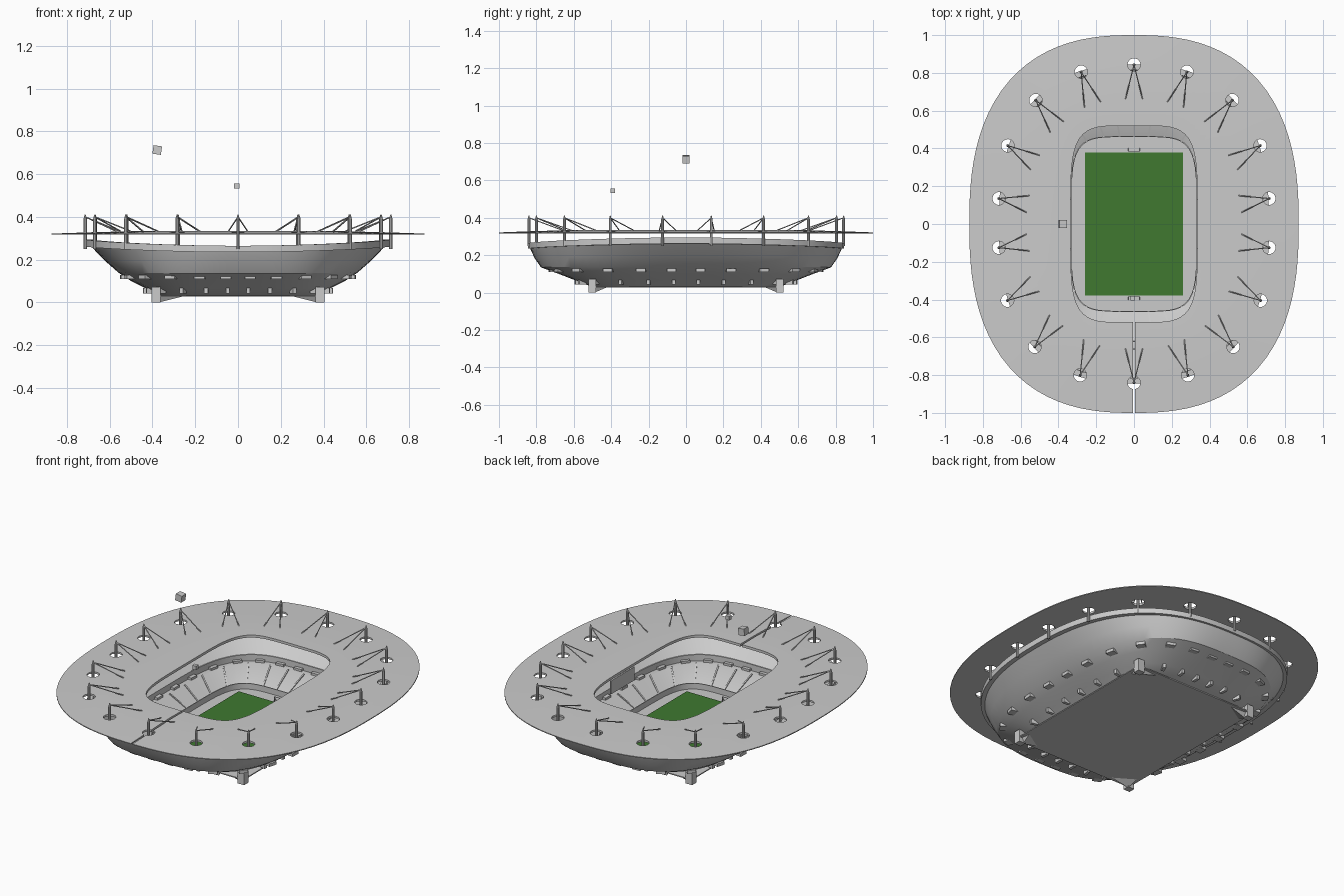
import bpy, bmesh, math
from mathutils import Vector, Matrix

if "Cube" in bpy.data.objects:
    bpy.data.objects.remove(bpy.data.objects["Cube"])

SEG = 96


def oval(a, b, n, t):
    """Point on a superellipse and its outward direction angle."""
    phi = math.atan2(b * math.sin(t), a * math.cos(t))
    c, s = math.cos(phi), math.sin(phi)
    r = (abs(c / a) ** n + abs(s / b) ** n) ** (-1 / n)
    return r * c, r * s


def finish(name, bm, smooth=False, color=None):
    bmesh.ops.recalc_face_normals(bm, faces=bm.faces)
    me = bpy.data.meshes.new(name)
    bm.to_mesh(me)
    bm.free()
    ob = bpy.data.objects.new(name, me)
    bpy.context.collection.objects.link(ob)
    if color:
        mat = bpy.data.materials.new(name + "_color")
        mat.diffuse_color = color
        mat.use_nodes = True
        mat.node_tree.nodes["Principled BSDF"].inputs["Base Color"].default_value = mat.diffuse_color
        me.materials.append(mat)
    if smooth:
        bpy.ops.object.select_all(action='DESELECT')
        ob.select_set(True)
        bpy.context.view_layer.objects.active = ob
        bpy.ops.object.shade_smooth_by_angle(angle=math.radians(25))
    return ob


def loft(name, rings, closed=True, smooth=True):
    """Rings are (a, b, exponent, z, extra height at the long sides)."""
    bm = bmesh.new()
    loops = []
    for a, b, n, z, lift in rings:
        loop = []
        for i in range(SEG):
            t = 2 * math.pi * i / SEG
            x, y = oval(a, b, n, t)
            loop.append(bm.verts.new((x, y, z + lift * math.cos(t) ** 2)))
        loops.append(loop)
    for k in range(len(loops) if closed else len(loops) - 1):
        p, q = loops[k], loops[(k + 1) % len(loops)]
        for i in range(SEG):
            j = (i + 1) % SEG
            bm.faces.new((p[i], p[j], q[j], q[i]))
    return finish(name, bm, smooth)


def add_box(bm, loc, size, rot=Matrix()):
    m = Matrix.Translation(loc) @ rot.to_4x4() @ Matrix.Diagonal((*size, 1))
    bmesh.ops.create_cube(bm, size=1, matrix=m)


def box(name, loc, size, rot=Matrix(), color=None):
    bm = bmesh.new()
    add_box(bm, loc, size, rot)
    return finish(name, bm, color=color)


def add_rod(bm, p, q, r1, r2, sides=8):
    p, q = Vector(p), Vector(q)
    d = q - p
    m = Matrix.Translation((p + q) / 2) @ d.to_track_quat('Z', 'Y').to_matrix().to_4x4()
    bmesh.ops.create_cone(bm, cap_ends=True, segments=sides, radius1=r1,
                          radius2=r2, depth=d.length, matrix=m)


def bar_between(bm, p, q, w, h):
    p, q = Vector(p), Vector(q)
    d = q - p
    add_box(bm, (p + q) / 2, (w, h, d.length), d.to_track_quat('Z', 'Y').to_matrix())


# Bowl: curved outer shell and two seating tiers as one closed section
loft("seating_bowl", [
    (.37, .50, 4.5, .03, 0), (.43, .59, 4, .065, 0), (.50, .68, 3.4, .10, 0),
    (.56, .775, 3, .135, .005), (.625, .81, 2.7, .185, .012), (.69, .835, 2.5, .24, .025),
    (.69, .82, 2.5, .255, .03),
    (.48, .66, 3.5, .14, .005), (.48, .66, 3.5, .115, 0), (.45, .62, 3.8, .115, 0),
    (.33, .46, 5, .055, 0), (.33, .46, 5, .03, 0)])
loft("bowl_rim", [(.685, .815, 2.5, .235, .027), (.715, .845, 2.5, .235, .027),
                  (.715, .845, 2.5, .265, .03), (.685, .815, 2.5, .265, .03)])

# Floor and pitch
box("floor_plate", (0, 0, .03), (.80, 1.04, .006))
box("pitch", (0, 0, .035), (.52, .757, .006), color=(.05, .19, .03, 1))

# Corner posts and the wedges beneath the floor corners
posts, wedges = bmesh.new(), bmesh.new()
for sx in (-1, 1):
    for sy in (-1, 1):
        add_box(posts, (sx * .383, sy * .50, .0365), (.043, .04, .073))
        pts = [(.37, .49, 0), (.25, .50, .03), (.38, .42, .03), (.39, .51, .03)]
        vs = [wedges.verts.new((sx * x, sy * y, z)) for x, y, z in pts]
        for f in ((0, 1, 2), (0, 2, 3), (0, 3, 1), (1, 3, 2)):
            wedges.faces.new([vs[i] for i in f])
finish("corner_posts", posts)
finish("corner_wedges", wedges)

# Entrance tunnels, lower ribs and aisle stairs around the bowl
tunnels, ribs, aisles = bmesh.new(), bmesh.new(), bmesh.new()
N = 28
for i in range(N):
    t = 2 * math.pi * (i + .5) / N
    p0, p1 = Vector(oval(.465, .64, 3.6, t)), Vector(oval(.545, .735, 3.3, t))
    e = 1e-3
    tan = Vector(oval(.5, .68, 3.4, t + e)) - Vector(oval(.5, .68, 3.4, t - e))
    rot = Matrix.Rotation(math.atan2(tan.y, tan.x) - math.pi / 2, 3, 'Z')
    mid = (p0 + p1) / 2
    add_box(tunnels, (mid.x, mid.y, .119), (.095, .05, .018), rot)
    lo = Vector(oval(.425, .575, 4, t))
    add_box(ribs, (lo.x, lo.y, .055), (.04, .018, .025), rot)
    u = 2 * math.pi * i / N
    bar_between(aisles, (*oval(.333, .463, 5, u), .057), (*oval(.45, .62, 3.8, u), .117), .008, .008)
finish("entrance_tunnels", tunnels)
finish("lower_ribs", ribs)
finish("aisle_stairs", aisles)

# Handrail walls at the pitch edge and between tiers
for nm, a, b, n, z in (("pitch_barrier", .33, .46, 5, .055), ("tier_barrier", .48, .66, 3.5, .14)):
    loft(nm, [(a, b, n, z - .01, 0), (a + .005, b + .005, n, z - .01, 0),
              (a + .005, b + .005, n, z + .012, 0), (a, b, n, z + .012, 0)])

# Roof ring
roof = loft("roof", [
    (.335, .52, 4.8, .318, 0), (.335, .52, 4.8, .333, 0), (.47, .64, 3.6, .334, 0),
    (.70, .84, 2.6, .328, 0), (.872, 1.0, 2.5, .322, 0), (.872, 1.0, 2.5, .317, 0),
    (.70, .84, 2.6, .317, 0)])

# Masts with paired stay cables
half = [(.28, .805), (.52, .655), (.668, .415), (.715, .135),
        (.715, -.125), (.67, -.405), (.525, -.65), (.285, -.80)]
spots = [(0, .843), (0, -.84)] + [(s * x, y) for x, y in half for s in (-1, 1)]
masts, cables, holes = bmesh.new(), bmesh.new(), bmesh.new()
for x, y in spots:
    add_rod(masts, (x, y, .25), (x, y, .39), .008, .008)
    add_rod(masts, (x, y, .39), (x, y, .412), .008, .002)
    add_rod(holes, (x, y, .28), (x, y, .36), .034, .034, 24)
    inward = Vector((x, y)) * .785
    side = Vector((-y, x)).normalized() * .045
    for s in (-1, 1):
        q = inward + s * side
        add_rod(cables, (x, y, .40), (q.x, q.y, .333), .003, .003, 5)
finish("masts", masts)
finish("stay_cables", cables)

# Cut the mast openings and the front expansion gap from the roof
cutters = [finish("mast_hole_cutter", holes),
           box("gap_cutter", (0, -.76, .32), (.012, .56, .1))]
bpy.context.view_layer.objects.active = roof
for c in cutters:
    c.hide_render = True
    m = roof.modifiers.new("cut", 'BOOLEAN')
    m.operation, m.object, m.solver = 'DIFFERENCE', c, 'EXACT'
    bpy.ops.object.modifier_apply(modifier=m.name)
    bpy.data.objects.remove(c)

# Hanging screen on one long side
box("hanging_screen", (.42, 0, .205), (.008, .22, .08))

# Goals
goals = bmesh.new()
for s in (-1, 1):
    for x in (-.03, .03):
        add_box(goals, (x, s * .385, .05), (.003, .003, .03))
        bar_between(goals, (x, s * .385, .065), (x, s * .402, .036), .002, .002)
    add_box(goals, (0, s * .385, .065), (.063, .003, .003))
    add_box(goals, (0, s * .402, .038), (.063, .003, .003))
finish("goals", goals)

# Floating cubes above the stadium
box("large_floating_cube", (-.378, 0, .713), (.04, .04, .04), Matrix.Rotation(math.radians(8), 3, 'Y'))
box("small_floating_cube", (-.006, -.392, .545), (.024, .024, .024))
